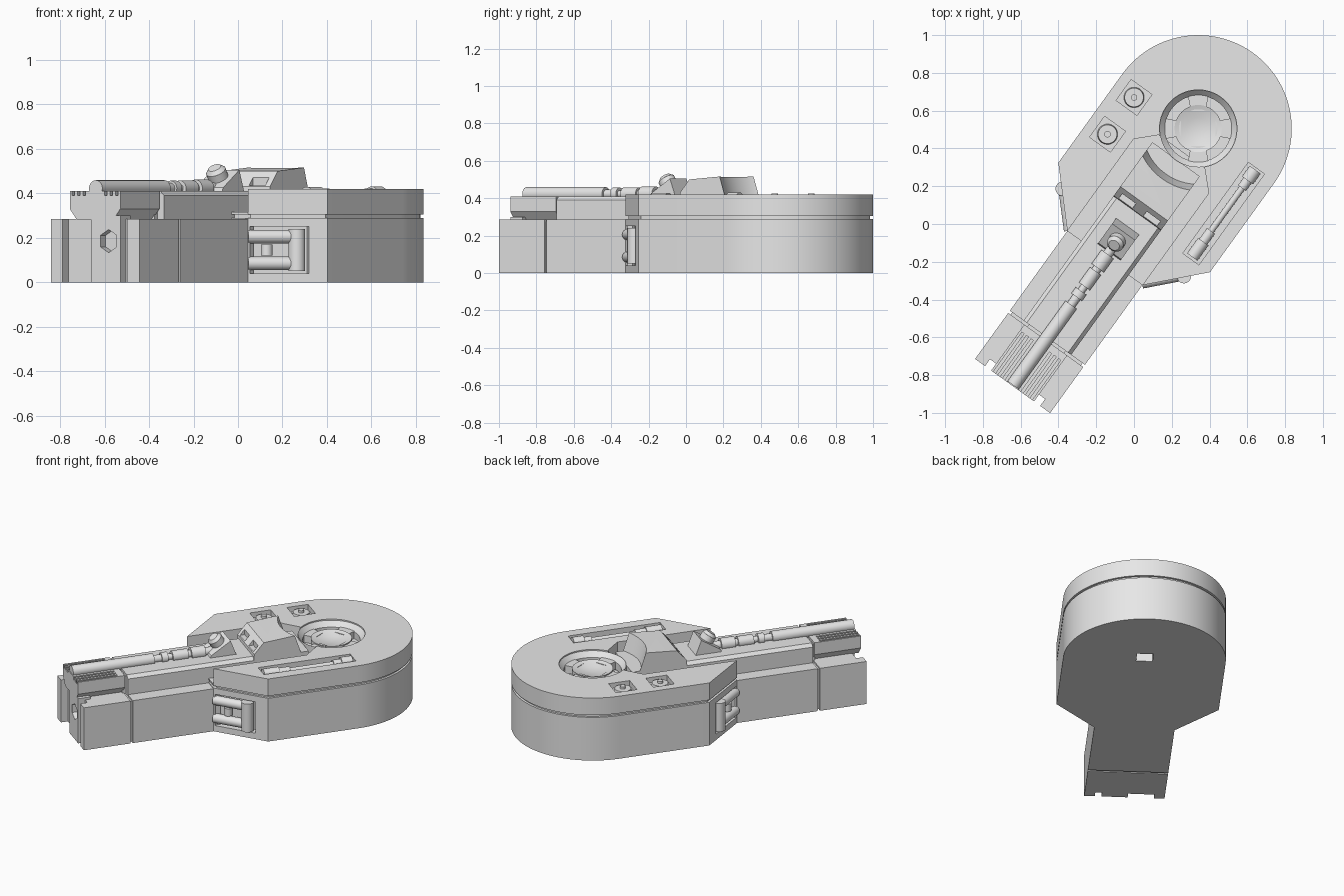
import bpy, bmesh, math
from mathutils import Matrix, Vector

if "Cube" in bpy.data.objects:
    bpy.data.objects.remove(bpy.data.objects["Cube"], do_unlink=True)

grey = bpy.data.materials.new("plain_grey")
grey.use_nodes = True
grey.diffuse_color = (0.8, 0.8, 0.8, 1)
grey.node_tree.nodes["Principled BSDF"].inputs["Base Color"].default_value = (0.8, 0.8, 0.8, 1)

# The part is built along its own axis (arm toward -y, drum at the origin), then turned
PLACE = Matrix.Translation((0.34, 0.505, 0)) @ Matrix.Rotation(math.radians(-35.8), 4, 'Z')


def finish(bm, name, fix=True):
    if fix:
        bmesh.ops.recalc_face_normals(bm, faces=bm.faces)
    bm.transform(PLACE)
    me = bpy.data.meshes.new(name)
    bm.to_mesh(me)
    bm.free()
    me.materials.append(grey)
    ob = bpy.data.objects.new(name, me)
    bpy.context.collection.objects.link(ob)
    return ob


def extrude(name, points, move):
    bm = bmesh.new()
    face = bm.faces.new([bm.verts.new(p) for p in points])
    out = bmesh.ops.extrude_face_region(bm, geom=[face])
    bmesh.ops.translate(bm, vec=move, verts=[v for v in out["geom"] if isinstance(v, bmesh.types.BMVert)])
    return finish(bm, name)


def prism(name, outline, z0, z1):
    return extrude(name, [(x, y, z0) for x, y in outline], (0, 0, z1 - z0))


def box(name, x0, x1, y0, y1, z0, z1):
    return prism(name, [(x0, y0), (x1, y0), (x1, y1), (x0, y1)], z0, z1)


def along_y(name, half, y0, y1):
    section = half + [(-x, z) for x, z in reversed(half)]
    return extrude(name, [(x, y0, z) for x, z in section], (0, y1 - y0, 0))


def along_x(name, profile, x0, x1):
    return extrude(name, [(x0, y, z) for y, z in profile], (x1 - x0, 0, 0))


def rod(name, a, b, r, r2=None, n=24):
    a, b = Vector(a), Vector(b)
    bm = bmesh.new()
    turn = (b - a).to_track_quat('Z', 'Y').to_matrix().to_4x4()
    bmesh.ops.create_cone(bm, cap_ends=True, segments=n, radius1=r, radius2=r if r2 is None else r2,
                          depth=(b - a).length, matrix=Matrix.Translation((a + b) / 2) @ turn)
    return finish(bm, name)


def lathe(name, profile, n=48):
    bm = bmesh.new()
    vs = [bm.verts.new((r, 0, z)) for r, z in profile]
    edges = [bm.edges.new(pair) for pair in zip(vs, vs[1:])]
    bmesh.ops.spin(bm, geom=vs + edges, axis=(0, 0, 1), cent=(0, 0, 0), angle=math.tau, steps=n)
    bmesh.ops.remove_doubles(bm, verts=bm.verts, dist=0.0001)
    return finish(bm, name)


def cut(target, *cutters):
    for c in cutters:
        c.hide_render = True
        mod = target.modifiers.new("cut", 'BOOLEAN')
        mod.operation = 'DIFFERENCE'
        mod.object = c
        bpy.context.view_layer.objects.active = target
        bpy.ops.object.modifier_apply(modifier=mod.name)
        bpy.data.objects.remove(c, do_unlink=True)


def body_outline(inset):
    r = 0.495 - inset
    arc = [(r * math.cos(math.pi * i / 48), r * math.sin(math.pi * i / 48)) for i in range(49)]
    s = inset * 0.4
    return arc + [(-r, -0.58 + s), (-0.245, -0.845 + inset * 1.4),
                  (0.245, -0.845 + inset * 1.4), (r, -0.58 + s)]


# Drum body in two layers with a recessed seam
lower = prism("lower_body", body_outline(0), 0, 0.29)
prism("body_seam", body_outline(0.015), 0.28, 0.315)
top = prism("top_plate", body_outline(0), 0.305, 0.42)
channel = [(-0.245, -1), (0.245, -1), (0.245, -0.245), (0.15, -0.15), (-0.15, -0.15), (-0.245, -0.245)]
PADS = (-0.065, -0.305)
cut(top, prism("channel_cutter", channel, 0.315, 0.6),
    rod("vent_cutter", (0, 0, 0.335), (0, 0, 0.6), 0.205, n=64),
    box("slot_cutter", 0.32, 0.425, -0.583, 0.01, 0.365, 0.6),
    *[box("pad_cutter", -0.44, -0.304, y - 0.068, y + 0.068, 0.385, 0.6) for y in PADS])

# Vent
lathe("vent_ring", [(0.175, 0.33), (0.175, 0.38), (0.205, 0.412), (0.205, 0.33)])
lathe("vent_hub", [(0, 0.365), (0.06, 0.37), (0.125, 0.39), (0.125, 0.33)])
for k in range(4):
    mid = math.radians(35.8 + 90 * k)
    wedge = [(r * math.cos(mid + a), r * math.sin(mid + a))
             for r, a in ((0.1, -0.4), (0.185, -0.3), (0.185, 0.3), (0.1, 0.4))]
    prism("vent_spoke", wedge, 0.33, 0.383)

# Round pads in square pockets
for y in PADS:
    rod("pad_disc", (-0.372, y, 0.38), (-0.372, y, 0.41), 0.055, 0.05)
    rod("pad_stud", (-0.372, y, 0.4), (-0.372, y, 0.425), 0.017)

# Rod lying in the long slot
for a, b, r in ((-0.57, -0.47, 0.034), (-0.47, -0.4, 0.026), (-0.4, -0.12, 0.017),
                (-0.12, -0.07, 0.026), (-0.07, 0, 0.036)):
    rod("slot_rod", (0.372, a, 0.395), (0.372, b, 0.395), r)

# Latches set in the two slanted faces
T, N = Vector((0.686, 0.727, 0)), Vector((0.727, -0.686, 0))


def on_slant(side, s, out, z):
    p = Vector((0.245, -0.845, z)) + T * s + N * out
    return Vector((p.x * side, p.y, z))


for side in (-1, 1):
    corners = [on_slant(side, s, o, 0)[:2] for s, o in ((0.01, -0.05), (0.28, -0.05), (0.28, 0.1), (0.01, 0.1))]
    cut(lower, prism("latch_cutter", corners, 0.04, 0.25))
    for z in (0.085, 0.205):
        rod("latch_bar", on_slant(side, 0.0, -0.012, z), on_slant(side, 0.23, -0.012, z), 0.03)
    rod("latch_handle", on_slant(side, 0.225, -0.005, 0.05), on_slant(side, 0.225, -0.005, 0.24), 0.038)
    rod("latch_hub", on_slant(side, 0.09, -0.02, 0.12), on_slant(side, 0.09, -0.02, 0.17), 0.026)

# Lower arm, collar groove and forked tip
box("lower_arm", -0.245, 0.245, -1.365, -0.8, 0, 0.285)
box("arm_groove", -0.23, 0.23, -1.39, -1.35, 0.005, 0.275)
box("arm_tip", -0.245, 0.245, -1.635, -1.38, 0, 0.285)
for s in (-1, 1):
    box("tip_prong", min(s * 0.18, s * 0.245), max(s * 0.18, s * 0.245), -1.68, -1.63, 0, 0.285)
column = box("tip_column", -0.02, 0.14, -1.68, -1.6, 0, 0.3)
cut(column, rod("hex_cutter", (0.075, -1.7, 0.185), (0.075, -1.64, 0.185), 0.052, n=6))

# Upper arm and slatted tip block
along_y("upper_arm", [(0.155, 0.28), (0.155, 0.39), (0.135, 0.41)], -1.365, -0.5)
along_y("upper_groove", [(0.12, 0.28), (0.12, 0.395)], -1.39, -1.35)
block = along_y("upper_tip", [(0.1, 0.28), (0.14, 0.33), (0.14, 0.41)], -1.68, -1.38)
cut(block, *[box("slat_cutter", s * x - 0.007, s * x + 0.007, -1.7, -1.42, 0.39, 0.5)
             for s in (-1, 1) for x in (0.06, 0.09, 0.12)])

# Stepped tube along the arm
for a, b, r in ((-1.675, -1.15, 0.037), (-1.15, -1.1, 0.024), (-1.1, -1.06, 0.035), (-1.06, -1.03, 0.02),
                (-1.03, -0.93, 0.036), (-0.93, -0.91, 0.024), (-0.91, -0.82, 0.04), (-0.82, -0.74, 0.026)):
    rod("arm_tube", (0, a, 0.422), (0, b, 0.422), r)

# Tilted knob on a wedge
along_x("knob_wedge", [(-0.81, 0.4), (-0.8, 0.425), (-0.675, 0.505), (-0.635, 0.4)], -0.075, 0.075)
rod("knob", (0, -0.72, 0.45), (0, -0.752, 0.5), 0.046)
rod("knob_cap", (0, -0.752, 0.5), (0, -0.762, 0.515), 0.046, 0.03)

# Raised housing with a curved back and a framed front
housing = along_x("rear_housing", [(-0.56, 0.315), (-0.55, 0.43), (-0.49, 0.5), (-0.3, 0.515),
                                   (-0.2, 0.515), (-0.2, 0.315)], -0.155, 0.155)
cut(housing, rod("curve_cutter", (0, 0, 0.4), (0, 0, 0.54), 0.295, 0.335, n=64),
    *[box("window_cutter", x - 0.045, x + 0.045, -0.6, -0.515, 0.435, 0.6) for x in (-0.08, 0.08)])


# Mounting plates underneath, open sheets facing into the body
def sheet(name, x, y, r, n, turn):
    bm = bmesh.new()
    bmesh.ops.create_circle(bm, cap_ends=True, segments=n, radius=r,
                            matrix=Matrix.Translation((x, y, -0.001)) @ Matrix.Rotation(turn, 4, 'Z'))
    for f in bm.faces:
        f.normal_update()
        if f.normal.z < 0:
            f.normal_flip()
    finish(bm, name, False)


tilt = math.radians(-10)
cut(lower, box("socket_cutter", -0.05, 0.05, -0.02, 0.07, -0.1, 0.06))
for k in range(4):
    a = tilt + k * math.pi / 2
    sheet("mount_hole", 0.21 * math.cos(a), 0.21 * math.sin(a), 0.035, 24, 0)
bm = bmesh.new()
outer = [bm.verts.new((x, y, -0.001)) for x, y in ((-.11, -.11), (.11, -.11), (.11, .11), (-.11, .11))]
inner = [bm.verts.new((x, y, -0.001)) for x, y in ((-.05, -.02), (.05, -.02), (.05, .07), (-.05, .07))]
for i in range(4):
    j = (i + 1) % 4
    bm.faces.new((outer[i], outer[j], inner[j], inner[i]))
finish(bm, "mount_socket", False)

# Smooth round surfaces, keep edges sharp
for ob in bpy.context.scene.objects:
    ob.select_set(ob.type == 'MESH' and ob.data.materials[:1] == [grey])
bpy.context.view_layer.objects.active = lower
bpy.ops.object.shade_smooth_by_angle(angle=math.radians(30))
